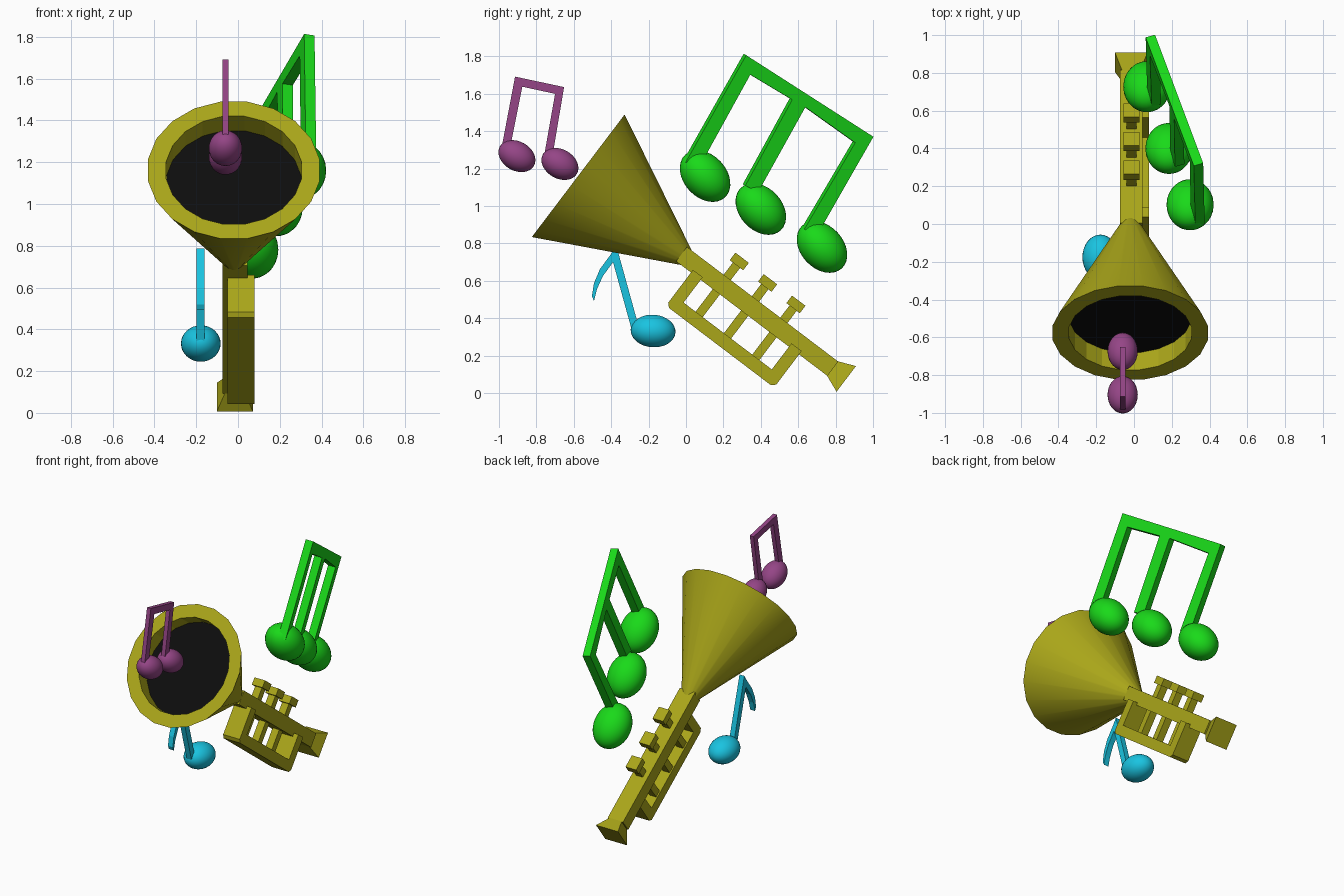
import bpy, bmesh, math
from mathutils import Vector

if "Cube" in bpy.data.objects:
    bpy.data.objects.remove(bpy.data.objects["Cube"])


def material(name, rgb):
    m = bpy.data.materials.new(name)
    m.diffuse_color = (*rgb, 1)
    m.use_nodes = True
    m.node_tree.nodes["Principled BSDF"].inputs["Base Color"].default_value = m.diffuse_color
    return m


BRASS = material("brass", (0.40, 0.38, 0.01))
GREEN = material("green", (0.01, 0.70, 0.01))
CYAN = material("cyan", (0.01, 0.55, 0.75))
PURPLE = material("purple", (0.30, 0.06, 0.24))
BLACK = material("black", (0.004, 0.004, 0.004))


def horn(x, s, h):
    """Trumpet frame: s runs from bell to mouthpiece, h across it, valves up."""
    return Vector((x, 0.797 * s + 0.604 * h, 0.725 - 0.604 * s + 0.797 * h))


def finish(name, bm, mat):
    bmesh.ops.recalc_face_normals(bm, faces=bm.faces)
    me = bpy.data.meshes.new(name)
    bm.to_mesh(me)
    bm.free()
    me.materials.append(mat)
    ob = bpy.data.objects.new(name, me)
    bpy.context.collection.objects.link(ob)
    return ob


def loft(name, rings, mat, smooth=(), cap_end=True):
    """Join equal-length rings of points; smooth lists the smooth bands."""
    bm = bmesh.new()
    vs = [[bm.verts.new(p) for p in r] for r in rings]
    n = len(vs[0])
    for k in range(len(vs) - 1):
        for i in range(n):
            j = (i + 1) % n
            f = bm.faces.new((vs[k][i], vs[k][j], vs[k + 1][j], vs[k + 1][i]))
            f.smooth = k in smooth
    bm.faces.new(vs[0])
    if cap_end:
        bm.faces.new(vs[-1])
    return finish(name, bm, mat)


def prism(name, pts, x0, x1, mat, place=lambda x, a, b: Vector((x, a, b))):
    return loft(name, [[place(x, a, b) for a, b in pts] for x in (x0, x1)], mat)


def bar(name, x0, x1, s0, s1, h0, h1):
    return prism(name, [(s0, h0), (s1, h0), (s1, h1), (s0, h1)], x0, x1, BRASS, horn)


def head(name, loc, size, tilt, mat):
    bpy.ops.mesh.primitive_uv_sphere_add(segments=32, ring_count=16, location=loc,
                                         rotation=(math.radians(tilt), 0, 0))
    ob = bpy.context.object
    ob.name = name
    ob.scale = size
    ob.data.materials.append(mat)
    bpy.ops.object.shade_smooth()


# Bell: smooth cone, flat rim and straight recess
def ring(s, r, n=20):
    return [horn(-0.02 + r * math.sin((i + 0.5) * math.tau / n), s,
                 r * math.cos((i + 0.5) * math.tau / n)) for i in range(n)]


loft("bell", [ring(0.01, 0.045), ring(-0.723, 0.416), ring(-0.723, 0.328),
              ring(-0.605, 0.328)], BRASS, smooth=(0,))
loft("bell_opening", [ring(-0.605, 0.327), ring(-0.609, 0.327)], BLACK)

# Main tube and flared mouthpiece
bar("main_tube", -0.075, 0.045, -0.03, 0.985, -0.048, 0.048)


def square(s, r):
    return [horn(-0.015 + a * r * 1.0, s, b * r) for a, b in
            ((-1, -1), (1, -1), (1, 1), (-1, 1))]


loft("mouthpiece", [square(0.975, 0.045), square(1.075, 0.086)], BRASS)

# Lower loop of tubing
prism("lower_loop", [(0.07, -0.03), (0.07, -0.25), (0.09, -0.27), (0.775, -0.27),
                     (0.795, -0.25), (0.795, -0.025), (0.727, -0.025),
                     (0.727, -0.20), (0.135, -0.20), (0.135, -0.03)],
      -0.05, 0.08, BRASS, horn)

# Three valves: rod through the tube to the loop, with a button on top
for i, s in enumerate((0.24, 0.43, 0.62)):
    bar(f"valve_rod_{i}", -0.04, 0.012, s - 0.024, s + 0.024, -0.22, 0.14)
    bar(f"valve_button_{i}", -0.055, 0.028, s - 0.045, s + 0.045, 0.13, 0.18)

# Purple double note
prism("purple_stems", [(-0.99, 1.29), (-0.914, 1.692), (-0.652, 1.636), (-0.715, 1.26),
                       (-0.76, 1.26), (-0.70, 1.60), (-0.875, 1.638), (-0.945, 1.29)],
      -0.075, -0.045, PURPLE)
for i, (y, z) in enumerate(((-0.904, 1.267), (-0.674, 1.225))):
    head(f"purple_head_{i}", (-0.06, y, z), (0.08, 0.105, 0.078), -30, PURPLE)


# Green triple note, lying in a tilted plane
def leaning(x, y, z):
    n = Vector((1, 0.282, -0.145)).normalized()
    return Vector((0.305 - 0.282 * (y - 0.11) + 0.145 * (z - 1.16), y, z)) + n * x


prism("green_stems", [(-0.01, 1.235), (0.315, 1.81), (0.995, 1.374), (0.695, 0.85),
                      (0.626, 0.88), (0.898, 1.342), (0.631, 1.532), (0.38, 1.08),
                      (0.31, 1.112), (0.561, 1.572), (0.337, 1.706), (0.08, 1.24)],
      -0.026, 0.026, GREEN, leaning)
for i, (x, y, z) in enumerate(((0.297, 0.102, 1.16), (0.185, 0.40, 0.984),
                               (0.068, 0.727, 0.781))):
    head(f"green_head_{i}", (x, y, z), (0.125, 0.156, 0.114), -47, GREEN)

# Cyan single note with curved flag
prism("cyan_stem_flag", [(-0.372, 0.787), (-0.25, 0.345), (-0.292, 0.345), (-0.39, 0.70),
                         (-0.444, 0.626), (-0.476, 0.556), (-0.492, 0.492),
                         (-0.503, 0.519), (-0.492, 0.588), (-0.46, 0.663),
                         (-0.401, 0.743)], -0.198, -0.16, CYAN)
head("cyan_head", (-0.178, -0.176, 0.332), (0.095, 0.12, 0.087), -4, CYAN)
